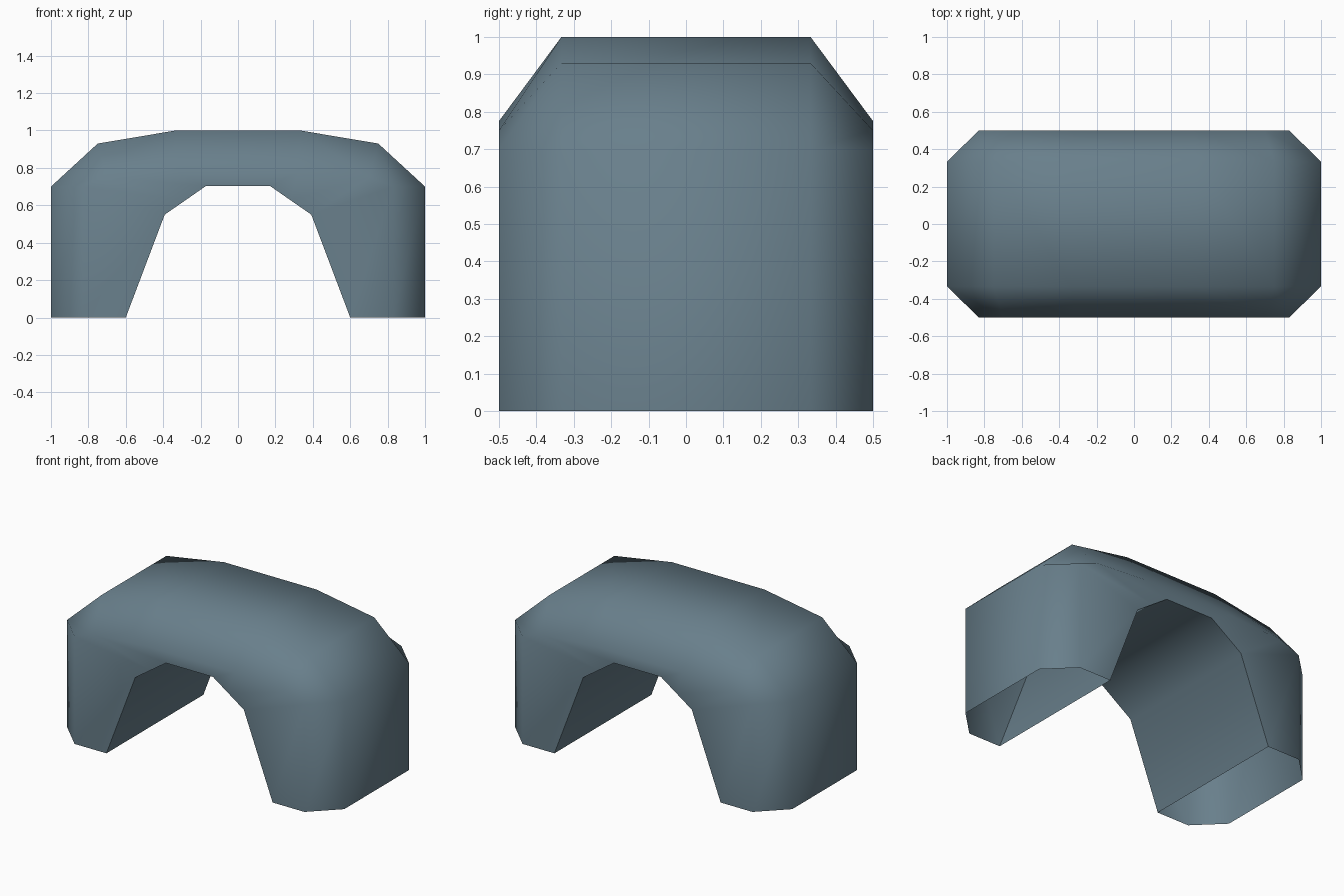
import bpy, bmesh, math

if "Cube" in bpy.data.objects:
    bpy.data.objects.remove(bpy.data.objects["Cube"])

# Single blue-grey colour
mat = bpy.data.materials.new("slate blue grey")
mat.diffuse_color = (0.14, 0.213, 0.26, 1)
mat.use_nodes = True
mat.node_tree.nodes["Principled BSDF"].inputs["Base Color"].default_value = mat.diffuse_color

# Half profiles (x, z) from the foot up to the crown
tunnel = [(0.60, 0), (0.392, 0.55), (0.281, 0.627), (0.17, 0.704)]
rim = [(0.83, 0), (0.83, 0.70), (0.70, 0.75), (0.32, 0.775)]
outer = [(1.0, 0), (1.0, 0.70), (0.75, 0.93), (0.333, 1.0)]


def add_row(bm, half, y):
    """Mirror a half profile into a full arch of vertices at depth y."""
    full = half + [(-x, z) for x, z in reversed(half)]
    return [bm.verts.new((x, y, z)) for x, z in full]


# Arch shell: rows run around the leg section, undersides of the feet stay open
bm = bmesh.new()
rows = [add_row(bm, p, y) for p, y in (
    (tunnel, -0.5), (rim, -0.5), (outer, -0.333),
    (outer, 0.333), (rim, 0.5), (tunnel, 0.5))]
for i, a in enumerate(rows):
    b = rows[(i + 1) % len(rows)]
    for j in range(len(a) - 1):
        bm.faces.new((a[j], b[j], b[j + 1], a[j + 1]))
bmesh.ops.recalc_face_normals(bm, faces=bm.faces)
# Make sure the crown faces upwards
crown = max(bm.faces, key=lambda f: f.calc_center_median().z)
if crown.normal.z < 0:
    bmesh.ops.reverse_faces(bm, faces=bm.faces)

mesh = bpy.data.meshes.new("arch_shell")
bm.to_mesh(mesh)
bm.free()
mesh.materials.append(mat)
arch = bpy.data.objects.new("arch_shell", mesh)
bpy.context.collection.objects.link(arch)

# Soft chamfers, crisp tunnel edge
bpy.context.view_layer.objects.active = arch
arch.select_set(True)
bpy.ops.object.shade_smooth_by_angle(angle=math.radians(65))
